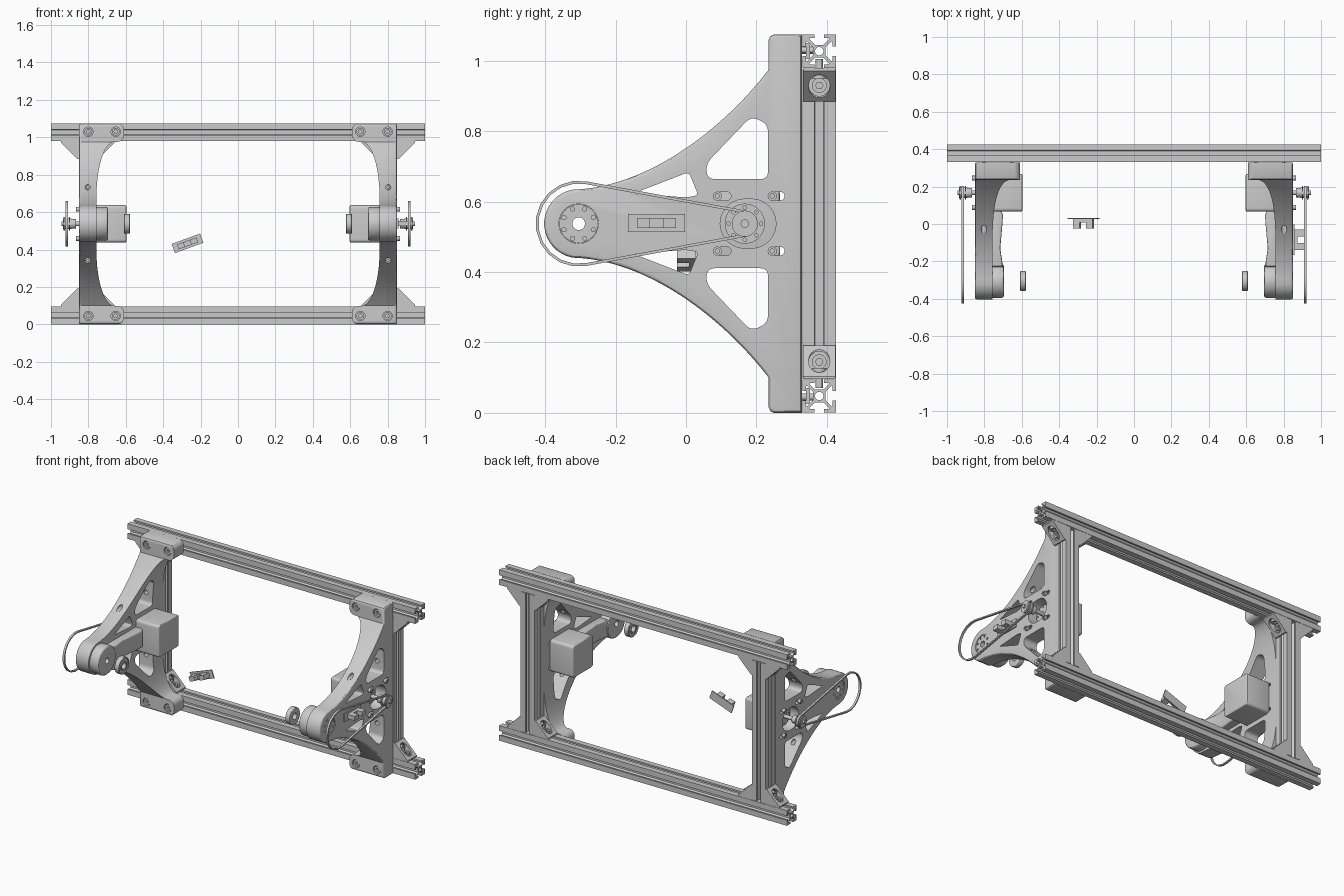
import bpy, bmesh
from math import sin, cos, pi, radians
from mathutils import Vector, Matrix
from mathutils.geometry import interpolate_bezier

if "Cube" in bpy.data.objects:
    bpy.data.objects.remove(bpy.data.objects["Cube"])

C = 0.5375          # mid height
YC = 0.3785         # rail centre depth
XP = 0.8035         # post centre
NOSE, MOTOR = (-0.305, C), (0.167, C)


def prism(name, pts, axis, a, b, bevel=0.0):
    """Extrude a 2D outline along an axis from a to b."""
    place = {'X': lambda u, v, w: (w, u, v), 'Y': lambda u, v, w: (u, w, v),
             'Z': lambda u, v, w: (u, v, w)}[axis]
    bm = bmesh.new()
    lo = [bm.verts.new(place(u, v, a)) for u, v in pts]
    hi = [bm.verts.new(place(u, v, b)) for u, v in pts]
    caps = [bm.faces.new(lo), bm.faces.new(hi)]
    n = len(pts)
    for i in range(n):
        bm.faces.new((lo[i], lo[(i + 1) % n], hi[(i + 1) % n], hi[i]))
    bmesh.ops.recalc_face_normals(bm, faces=bm.faces[:])
    if bevel:
        edges = list({e for f in caps for e in f.edges})
        bmesh.ops.bevel(bm, geom=edges, offset=bevel, segments=3, profile=0.5,
                        affect='EDGES', clamp_overlap=True)
    me = bpy.data.meshes.new(name)
    bm.to_mesh(me)
    bm.free()
    o = bpy.data.objects.new(name, me)
    bpy.context.collection.objects.link(o)
    return o


def arc(c, r, a0=0, a1=360, n=24, closed=True):
    m = n if closed else n - 1
    return [(c[0] + r * cos(radians(a0 + (a1 - a0) * i / m)),
             c[1] + r * sin(radians(a0 + (a1 - a0) * i / m))) for i in range(n)]


def disc(name, c, r, axis, a, b, n=24, bevel=0.0):
    return prism(name, arc(c, r, n=n), axis, a, b, bevel)


def rect(u0, u1, v0, v1):
    return [(u0, v0), (u1, v0), (u1, v1), (u0, v1)]


def slot(u0, u1, v, r):
    return arc((u1, v), r, -90, 90, 13, False) + arc((u0, v), r, 90, 270, 13, False)


def rounded(pts, r, n=5):
    out = []
    for i, p in enumerate(pts):
        p, q, s = Vector(p), Vector(pts[i - 1]), Vector(pts[(i + 1) % len(pts)])
        a, b = p + (q - p).normalized() * r, p + (s - p).normalized() * r
        for k in range(n):
            t = k / (n - 1)
            out.append(tuple(a * (1 - t) ** 2 + p * 2 * t * (1 - t) + b * t * t))
    return out


def cut(o, *cutters, op='DIFFERENCE'):
    for c in cutters:
        m = o.modifiers.new('cut', 'BOOLEAN')
        m.operation, m.object, m.solver = op, c, 'EXACT'
        dg = bpy.context.evaluated_depsgraph_get()
        me = bpy.data.meshes.new_from_object(o.evaluated_get(dg))
        o.modifiers.clear()
        o.data = me
        bpy.data.objects.remove(c)
    return o


def reflect(o, axis, centre=0.0):
    """Add a mirrored copy of the geometry to the same object."""
    bm = bmesh.new()
    bm.from_mesh(o.data)
    d = bmesh.ops.duplicate(bm, geom=bm.verts[:] + bm.edges[:] + bm.faces[:])['geom']
    for v in d:
        if isinstance(v, bmesh.types.BMVert):
            v.co[axis] = 2 * centre - v.co[axis]
    bmesh.ops.reverse_faces(bm, faces=[f for f in d if isinstance(f, bmesh.types.BMFace)])
    bm.to_mesh(o.data)
    bm.free()
    return o


def flip(p):
    return [(u, 2 * C - v) for u, v in p]


def cutter(pts, axis, a, b):
    return prism('cutter', pts, axis, a, b)


def bolt(name, c, axis, a, b, r):
    """Socket head between a (bottom) and b (top)."""
    d = b - a
    return cut(disc(name, c, r, axis, min(a, b), max(a, b)),
               cutter(arc(c, r * 0.5, n=6), axis, *sorted((a + d * 0.4, b + d))))


# Slotted aluminium rails and posts
def tslot(cu, cv):
    h = 0.0475
    side = [(-h, h), (-.0135, h), (-.0135, h - .01), (-.028, h - .01), (-.028, .034), (-.012, .018),
            (.012, .018), (.028, .034), (.028, h - .01), (.0135, h - .01), (.0135, h)]
    pts = []
    for k in range(4):
        c, s = (1, 0, -1, 0)[k], (0, -1, 0, 1)[k]
        pts += [(cu + u * c - v * s, cv + u * s + v * c) for u, v in side]
    return pts


rail = cut(prism('horizontal_rails', tslot(YC, 1.027), 'X', -1, 1),
           cutter(arc((YC, 1.027), .012), 'X', -1.1, 1.1))
reflect(rail, 2, C)
post = cut(prism('vertical_posts', tslot(XP, YC), 'Z', .098, .977),
           cutter(arc((XP, YC), .012), 'Z', 0, 1.1))
reflect(post, 0)

# Corner brackets with their bolts, on both sides of each post
tri = [(.851, .979), (.946, .979), (.946, .971), (.859, .884), (.851, .884)]
bracket = cut(prism('corner_brackets', tri, 'Y', .332, .425),
              cutter(arc((YC, .93), .03), 'X', .862, 1.1),
              cutter(arc((.9, YC), .03), 'Z', .8, .968))
b1 = bolt('bracket_side_bolts', (YC, .93), 'X', .862, .882, .021)
b2 = bolt('bracket_end_bolts', (.9, YC), 'Z', .968, .948, .021)
b3 = disc('bracket_bolt_shafts', (.9, YC), .011, 'Z', .968, 1.005, 12)
for o in (bracket, b1, b2, b3):
    reflect(o, 0, XP)
    reflect(o, 2, C)
    reflect(o, 0)

# Side arm: side outline intersected with the flared front outline
curve = [(p.x, p.y) for p in interpolate_bezier(Vector((-.29, .636)), Vector((-.10, .655)),
                                                Vector((.10, .80)), Vector((.235, .975)), 24)]
top = curve + [(.235, 1.06), (.24, 1.07), (.25, 1.075), (.33, 1.075)]
nose = arc(NOSE, .098, 260, 100, 18, False)
arm = prism('side_arms', nose + top + flip(top)[::-1], 'X', .60, .85, .010)
ell = [(.66 + .097 * cos(pi / 2 * i / 14), .68 + .296 * sin(pi / 2 * i / 14)) for i in range(15)]
foot = ell + arc((.645, 1.011), .035, 270, 180, 7, False) + \
    arc((.645, 1.041), .035, 180, 90, 7, False) + [(.9, 1.076)]
cut(arm, prism('cutter', foot + flip(foot)[::-1], 'Y', -.5, .5), op='INTERSECT')
windows = [rounded([(.057, .708), (.185, .842), (.233, .82), (.233, .664), (.06, .664)], .022),
           rounded([(-.15, .623), (.008, .684), (.035, .618), (0, .612)], .012),
           slot(.092, .116, .6155, .012), slot(.244, .268, .6155, .012)]
for w in windows:
    cut(arm, cutter(w, 'X', .5, 1), cutter(flip(w), 'X', .5, 1))
cut(arm, cutter(slot(.167, .186, C, .07), 'X', .5, 1), cutter(arc(NOSE, .056), 'X', .5, 1))
for z in (.733, 2 * C - .733):
    cut(arm, cutter(arc((.803, z), .014), 'Y', -.3, .4))
for x in (.80, .654):
    for z in (1.03, 2 * C - 1.03):
        cut(arm, cutter(arc((x, z), .025), 'Y', .1, .262))
reflect(arm, 0)

# Bolts holding the arms to the frame, with slot nuts
for tag, x in (('outer', .80), ('inner', .654)):
    parts = [bolt(tag + '_foot_bolts', (x, 1.03), 'Y', .264, .24, .021),
             disc(tag + '_foot_bolt_shafts', (x, 1.03), .01, 'Y', .26, .362, 12),
             prism(tag + '_slot_nuts', rect(x - .03, x + .03, 1.005, 1.05), 'Y', .341, .352)]
    for o in parts:
        reflect(o, 2, C)
        reflect(o, 0)
reflect(reflect(bolt('post_bolts', (.803, .733), 'Y', .30, .275, .0135), 2, C), 0)

# Nose hub: inner boss, bearing cap with a ring of holes, and spine to the motor
boss = cut(disc('nose_bosses', NOSE, .09, 'X', .695, .762, 40, .012),
           cutter(arc(NOSE, .018), 'X', .5, 1))
cap = cut(disc('bearing_caps', NOSE, .055, 'X', .72, .846, 32), cutter(arc(NOSE, .018), 'X', .5, 1))
for i in range(8):
    a = 2 * pi * i / 8 + pi / 8
    cut(cap, cutter(arc((NOSE[0] + .045 * cos(a), C + .045 * sin(a)), .006, n=10), 'X', .835, .9))
spine = prism('arm_spines', [(.77, -.23), (.70, -.23), (.715, -.13), (.705, -.02), (.70, .05),
                             (.715, .075), (.77, .075)], 'Z', C - .055, C + .055, .01)
# Loose bearing rings on the inner side
ring = cut(disc('inner_bearings', NOSE, .053, 'X', .578, .609, 32, .004),
           cutter(arc(NOSE, .02), 'X', .5, 1))
groove = cut(disc('cutter_groove', NOSE, .046, 'X', .5, .583, 32), cutter(arc(NOSE, .03), 'X', .4, 1))
cut(ring, groove)

# Motors with pilot disc, shaft, pulley and mounting screws
motor = prism('motors', rounded(rect(.067, .267, C - .1, C + .1), .018), 'X', .597, .762, .006)
pilot = disc('motor_pilots', MOTOR, .057, 'X', .76, .80, 32)
for i in range(8):
    a = 2 * pi * i / 8
    cut(pilot, cutter(arc((MOTOR[0] + .046 * cos(a), C + .046 * sin(a)), .005, n=10), 'X', .79, .9))
shaft = disc('motor_shafts', MOTOR, .012, 'X', .78, .945, 16)
hub = disc('pulley_hubs', MOTOR, .025, 'X', .865, .898, 24, .003)
drum = disc('pulley_drums', MOTOR, .029, 'X', .89, .935, 24)
f1 = disc('pulley_inner_flanges', MOTOR, .037, 'X', .898, .904, 24)
f2 = disc('pulley_outer_flanges', MOTOR, .037, 'X', .926, .932, 24)
screws = bolt('motor_screws', (.089, .6155), 'X', .85, .866, .013)
stems = disc('motor_screw_stems', (.089, .6155), .008, 'X', .75, .852, 12)
for o in (screws, stems):
    reflect(o, 1, MOTOR[0])
    reflect(o, 2, C)


# Drive belt loop, faceted around the nose
def loop(d):
    return arc(NOSE, .122 - d, 79.6, 280.4, 12, False) + arc(MOTOR, .037 - d, -79.6, 79.6, 9, False)


belt = cut(prism('drive_belts', loop(0), 'X', .908, .921), cutter(loop(.008), 'X', .8, 1))
for o in (boss, cap, spine, ring, motor, pilot, shaft, hub, drum, f1, f2, screws, stems, belt):
    reflect(o, 0)


# Fork sensors: one on the right arm, one loose in the middle
def sensor(name, matrix):
    for tag, r, a, b in (('board', rect(-.081, .081, -.026, .026), 0, .007),
                         ('body', rect(-.055, .055, -.014, .014), .007, .025),
                         ('arm_a', rect(-.055, -.018, -.014, .014), .025, .058),
                         ('arm_b', rect(.018, .055, -.014, .014), .025, .058)):
        prism(name + '_' + tag, r, 'Z', a, b).data.transform(matrix)


sensor('mounted_sensor', Matrix(((0, 0, 1, .85), (1, 0, 0, -.084), (0, 1, 0, C + .002), (0, 0, 0, 1))))
s, c = sin(radians(20)), cos(radians(20))
sensor('loose_sensor', Matrix(((c, -s, 0, -.27), (0, 0, -1, .033), (s, c, 0, .433), (0, 0, 0, 1))))

bpy.ops.object.select_all(action='SELECT')
bpy.context.view_layer.objects.active = arm
bpy.ops.object.shade_smooth_by_angle(angle=radians(30))
